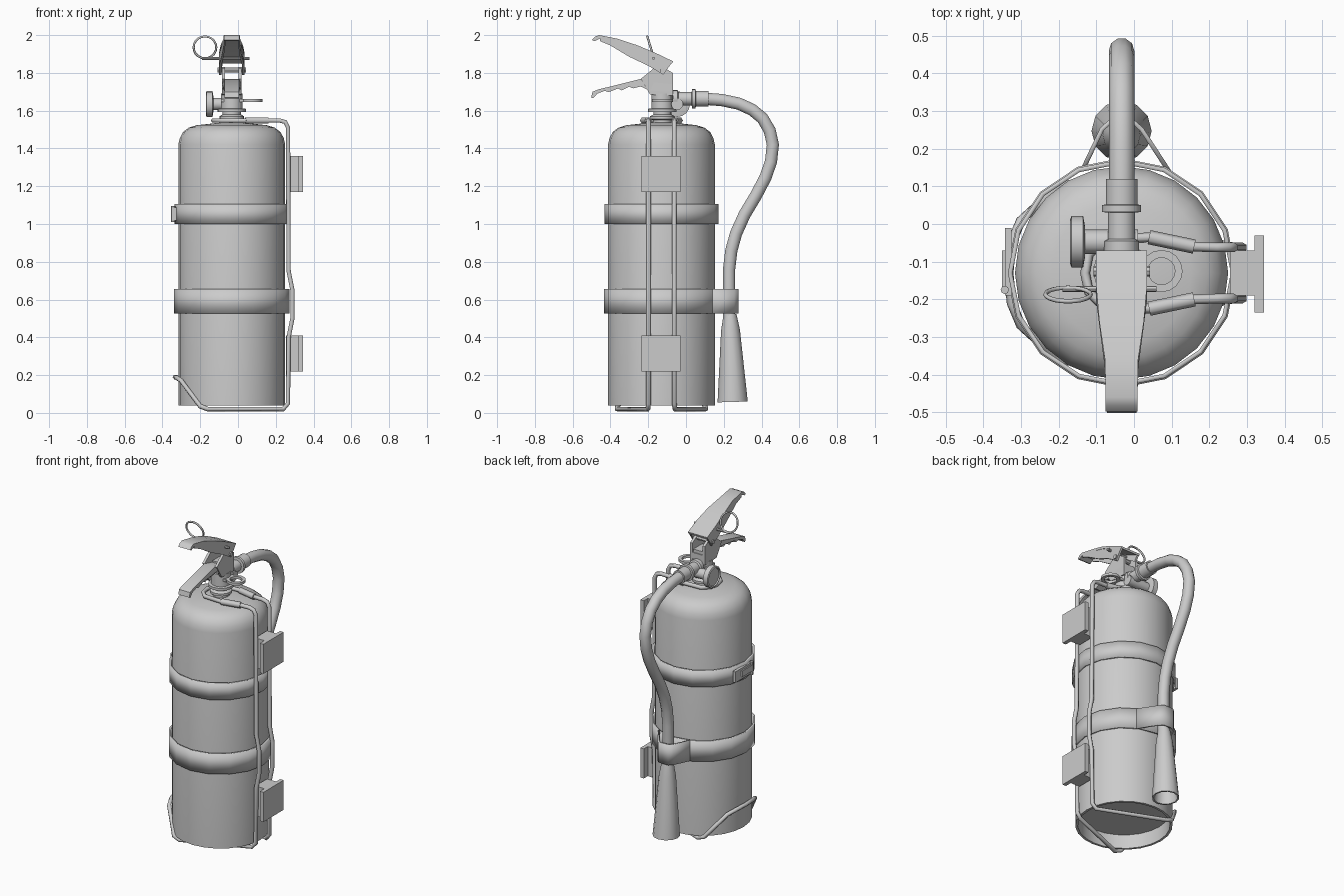
import bpy, bmesh, math
from mathutils import Matrix, Vector

if "Cube" in bpy.data.objects:
    bpy.data.objects.remove(bpy.data.objects["Cube"])

grey = bpy.data.materials.new("light grey")
grey.use_nodes = True
grey.diffuse_color = (0.6, 0.6, 0.6, 1)
grey.node_tree.nodes["Principled BSDF"].inputs["Base Color"].default_value = (0.6, 0.6, 0.6, 1)

CX, CY = -0.033, -0.13          # tank axis
meshes = []


def finish(name, bm, recalc=True):
    if recalc:
        bmesh.ops.recalc_face_normals(bm, faces=bm.faces)
    me = bpy.data.meshes.new(name)
    bm.to_mesh(me)
    bm.free()
    me.materials.append(grey)
    ob = bpy.data.objects.new(name, me)
    bpy.context.collection.objects.link(ob)
    meshes.append(ob)
    return ob


def lathe(name, profile, loc, axis=(0, 0, 1), segs=16):
    """Spin a (radius, height) profile around an axis through loc."""
    bm = bmesh.new()
    rings = []
    for r, h in profile:
        if r == 0:
            rings.append([bm.verts.new((0, 0, h))] * segs)
        else:
            rings.append([bm.verts.new((r * math.cos(a), r * math.sin(a), h))
                          for a in (math.tau * i / segs for i in range(segs))])
    for lo, hi in zip(rings, rings[1:]):
        for i in range(segs):
            j = (i + 1) % segs
            quad = list(dict.fromkeys((lo[i], lo[j], hi[j], hi[i])))
            if len(quad) > 2:
                bm.faces.new(quad)
    turn = Vector((0, 0, 1)).rotation_difference(Vector(axis)).to_matrix().to_4x4()
    bm.transform(Matrix.Translation(loc) @ turn)
    return finish(name, bm)


def rod(name, r, start, axis, length, segs=12):
    return lathe(name, [(0, 0), (r, 0), (r, length), (0, length)], start, axis, segs)


def box(name, lo, hi):
    bm = bmesh.new()
    bmesh.ops.create_cube(bm, size=1)
    for v in bm.verts:
        v.co = [(a + b) / 2 + c * (b - a) for a, b, c in zip(lo, hi, v.co)]
    return finish(name, bm)


def side_plate(name, outline, x0, x1, taper=None):
    """Extrude a (y, z) outline from x0 to x1; taper(y) narrows it about the axis."""
    bm = bmesh.new()
    face = bm.faces.new([bm.verts.new((x0, y, z)) for y, z in outline])
    new = bmesh.ops.extrude_face_region(bm, geom=[face])["geom"]
    bmesh.ops.translate(bm, vec=(x1 - x0, 0, 0),
                        verts=[g for g in new if isinstance(g, bmesh.types.BMVert)])
    if taper:
        for v in bm.verts:
            v.co.x = CX + (v.co.x - CX) * taper(v.co.y)
    return finish(name, bm)


def tube(name, points, r, closed=False, res=1):
    cu = bpy.data.curves.new(name, "CURVE")
    cu.dimensions = "3D"
    cu.bevel_depth, cu.bevel_resolution, cu.use_fill_caps = r, res, True
    sp = cu.splines.new("POLY")
    sp.points.add(len(points) - 1)
    for p, co in zip(sp.points, points):
        p.co = (*co, 1)
    sp.use_cyclic_u = closed
    cu.materials.append(grey)
    ob = bpy.data.objects.new(name, cu)
    bpy.context.collection.objects.link(ob)
    return ob


def strap(name, path, z0, z1, closed=False, thick=0.012):
    """Vertical ribbon along an (x, y) path."""
    bm = bmesh.new()
    cols = [[bm.verts.new((x, y, z)) for z in (z0, z1)] for x, y in path]
    pairs = list(zip(cols, cols[1:])) + ([(cols[-1], cols[0])] if closed else [])
    for a, b in pairs:
        bm.faces.new((a[0], b[0], b[1], a[1]))
    ob = finish(name, bm, False)
    mod = ob.modifiers.new("thickness", "SOLIDIFY")
    mod.thickness, mod.offset = thick, -1
    return ob


def circle(r, n):
    return [(CX + r * math.cos(math.tau * i / n), CY + r * math.sin(math.tau * i / n))
            for i in range(n)]


# tank with recessed base and rounded shoulder
lathe("tank", [(0, 0.13), (0.268, 0.13), (0.268, 0.04), (0.283, 0.04), (0.283, 1.42),
               (0.275, 1.455), (0.258, 1.487), (0.228, 1.51), (0.185, 1.523),
               (0.06, 1.537), (0, 1.537)], (CX, CY, 0), segs=24)

# neck, collars and valve body
lathe("neck", [(0.05, 1.53), (0.05, 1.55), (0.066, 1.555), (0.066, 1.57), (0.048, 1.58),
               (0.048, 1.592), (0.075, 1.594), (0.075, 1.61), (0.058, 1.612), (0.058, 1.69),
               (0, 1.69)], (CX, -0.125, 0))
lathe("hanging_tab", [(0.036, 0), (0.056, 0), (0.056, 0.016), (0.036, 0.016), (0.036, 0)],
      (0.073, -0.125, 1.647))
box("tab_arm", (-0.09, -0.165, 1.647), (0.03, -0.085, 1.663))
box("valve_block", (-0.065, -0.165, 1.66), (0.0, -0.075, 1.76))

# pressure gauge on a side stem
rod("gauge_stem", 0.032, (-0.14, -0.047, 1.635), (1, 0, 0), 0.15)
lathe("gauge", [(0, 0.008), (0.055, 0.008), (0.058, 0), (0.068, 0.004), (0.068, 0.035),
                (0.04, 0.04), (0, 0.04)], (-0.17, -0.047, 1.635), (1, 0, 0))

# carrying handle: grip with finger ridges, and two cheeks
grip = [(-0.07, 1.70), (-0.19, 1.705), (-0.24, 1.728), (-0.28, 1.718), (-0.30, 1.727),
        (-0.34, 1.707), (-0.36, 1.717), (-0.41, 1.698), (-0.43, 1.705), (-0.47, 1.69),
        (-0.492, 1.665), (-0.502, 1.67), (-0.495, 1.70), (-0.465, 1.712), (-0.24, 1.768),
        (-0.17, 1.75), (-0.07, 1.74)]
side_plate("carry_handle", grip, -0.085, 0.019, lambda y: 1 if y > -0.2 else 0.75)
cheek = [(-0.07, 1.68), (-0.07, 1.80), (-0.12, 1.83), (-0.17, 1.825), (-0.20, 1.80),
         (-0.24, 1.768), (-0.19, 1.685)]
for side, x in (("right", -0.085), ("left", 0.003)):
    side_plate(f"handle_cheek_{side}", cheek, x, x + 0.016)


# squeeze lever: folded channel that narrows toward the tip
def lever_taper(y):
    return 1 if y > -0.2 else max(0.62, 1 + (y + 0.2) * 2.2)


lever_top = [(-0.07, 1.862), (-0.16, 1.905), (-0.26, 1.947), (-0.36, 1.98), (-0.46, 2.0),
             (-0.482, 1.992), (-0.498, 1.974), (-0.485, 1.968), (-0.455, 1.982),
             (-0.36, 1.965), (-0.26, 1.932), (-0.16, 1.89), (-0.074, 1.85)]
lever_side = [(-0.07, 1.862), (-0.16, 1.905), (-0.26, 1.947), (-0.36, 1.98), (-0.455, 1.995),
              (-0.455, 1.968), (-0.40, 1.945), (-0.30, 1.885), (-0.20, 1.838), (-0.12, 1.79)]
side_plate("lever_top", lever_top, -0.101, 0.035, lever_taper)
for side, x in (("right", -0.101), ("left", 0.022)):
    side_plate(f"lever_side_{side}", lever_side, x, x + 0.013, lever_taper)
rod("lever_pivot", 0.014, (-0.108, -0.125, 1.815), (1, 0, 0), 0.15, 8)

# safety pin and its tilted pull ring
rod("safety_pin", 0.008, (-0.19, -0.172, 1.877), (1, 0, 0), 0.25, 8)
ring = [(-0.175 + 0.06 * math.cos(a), -0.187 - 0.018 * math.sin(a), 1.935 + 0.058 * math.sin(a))
        for a in (math.tau * i / 20 for i in range(20))]
tube("pull_ring", ring, 0.006, True)

# hose with coupling, ferrule and nozzle
lathe("hose_coupling", [(0, -0.07), (0.046, -0.07), (0.046, -0.045), (0.036, -0.04),
                        (0.036, 0.03), (0.052, 0.032), (0.052, 0.05), (0.042, 0.052),
                        (0.042, 0.12), (0, 0.12)], (CX, 0, 1.663), (0, 1, 0))
hose = [(0.10, 1.663), (0.19, 1.656), (0.28, 1.637), (0.35, 1.605), (0.405, 1.56),
        (0.443, 1.495), (0.46, 1.42), (0.45, 1.33), (0.42, 1.245), (0.37, 1.15),
        (0.31, 1.05), (0.265, 0.95), (0.24, 0.86), (0.228, 0.76), (0.228, 0.50)]
tube("hose", [(CX, y, z) for y, z in hose], 0.034, res=3)
lathe("nozzle", [(0, 0.465), (0.034, 0.465), (0.05, 0.38), (0.08, 0), (0.07, 0),
                 (0.04, 0.38), (0, 0.38)], (CX, 0.247, 0.058), (0, -0.03, 1), 12)

# clamping bands, hose holder and latch
strap("upper_band", circle(0.302, 16), 1.0, 1.105, True)
strap("lower_band", circle(0.305, 16), 0.525, 0.655, True)
strap("hose_holder", [(0.1, 0.14), (0.025, 0.255), (0.0, 0.277), (-0.066, 0.277),
                      (-0.09, 0.255), (-0.14, 0.15)], 0.525, 0.655)
box("latch_plate", (-0.343, -0.19, 1.018), (-0.325, -0.01, 1.088))
box("latch_lever", (-0.351, -0.18, 1.035), (-0.34, -0.07, 1.073))
rod("latch_pin", 0.011, (-0.343, -0.175, 1.01), (0, 0, 1), 0.085, 8)

# wire cradle: one half, mirrored across the tank axis
half = [(-0.13, 0), (-0.12, 0.05), (-0.08, 0.09), (0.05, 0.095), (0.16, 0.07), (0.22, 0.068)]
half = [(x, w, 1.548) for x, w in half]
half += [(0.25, 0.068, 1.54), (0.265, 0.068, 1.51), (0.268, 0.068, 0.75), (0.288, 0.068, 0.65),
         (0.288, 0.068, 0.50), (0.268, 0.068, 0.40), (0.265, 0.068, 0.05), (0.24, 0.072, 0.02),
         (-0.16, 0.235, 0.02), (-0.20, 0.232, 0.035), (-0.30, 0.14, 0.17), (-0.325, 0.08, 0.187),
         (-0.333, 0, 0.19)]
mirrored = [(x, -w, z) for x, w, z in reversed(half[1:-1])]
tube("wire_cradle", [(x, CY + w, z) for x, w, z in half + mirrored], 0.013, True)
for side, s in (("front", -1), ("back", 1)):
    tube(f"wire_sleeve_{side}", [(x, CY + s * w, 1.548) for x, w in ((0.04, 0.095), (0.16, 0.07))],
         0.019)

# mounting plates on the cradle
for side, z in (("lower", 0.22), ("upper", 1.17)):
    box(f"{side}_mount_web", (0.255, -0.19, z), (0.322, -0.07, z + 0.19))
    box(f"{side}_mount_plate", (0.32, -0.235, z), (0.345, -0.03, z + 0.19))

# smooth shading with sharp edges kept
bpy.ops.object.select_all(action="DESELECT")
for ob in meshes:
    ob.select_set(True)
bpy.context.view_layer.objects.active = meshes[0]
bpy.ops.object.shade_smooth_by_angle(angle=math.radians(35))
